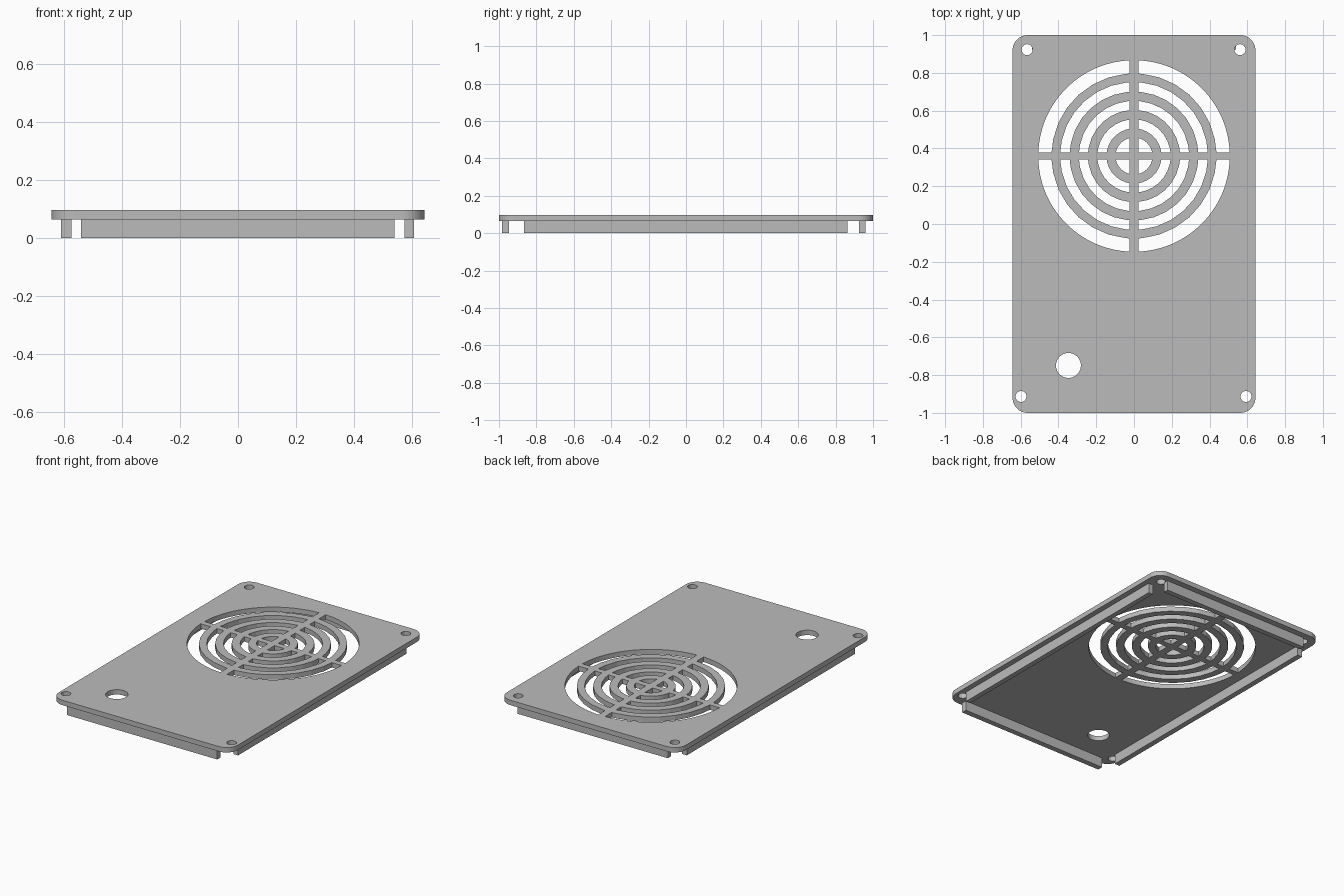
import bpy, bmesh
from math import sin, cos, asin, acos, pi, radians, ceil

if "Cube" in bpy.data.objects:
    bpy.data.objects.remove(bpy.data.objects["Cube"], do_unlink=True)

grey = bpy.data.materials.new("plain grey")
grey.use_nodes = True
grey.diffuse_color = (0.5, 0.5, 0.5, 1)
grey.node_tree.nodes["Principled BSDF"].inputs["Base Color"].default_value = (0.5, 0.5, 0.5, 1)

HALF_X, HALF_Y = 0.643, 1.0
PLATE_BOTTOM, PLATE_TOP = 0.065, 0.097
GRILLE_Y = 0.36
SPOKE_X, SPOKE_Y = 0.024, 0.019      # half widths of the grille cross bars


def circle(x, y, r, n):
    return [(x + r * cos(2 * pi * i / n), y + r * sin(2 * pi * i / n)) for i in range(n)]


def rounded_rectangle(hx, hy, r, steps=10):
    points = []
    for k, (sx, sy) in enumerate([(1, 1), (-1, 1), (-1, -1), (1, -1)]):
        for i in range(steps + 1):
            a = (k + i / steps) * pi / 2
            points.append((sx * (hx - r) + r * cos(a), sy * (hy - r) + r * sin(a)))
    return points


def quarter_arc(r, n):
    """Arc in the first quadrant, ending against the two cross bars."""
    start, end, step = asin(SPOKE_Y / r), acos(SPOKE_X / r), 2 * pi / n
    angles = [start] + [k * step for k in range(n) if start + 0.01 < k * step < end - 0.01] + [end]
    return [(r * cos(a), r * sin(a)) for a in angles]


def add_mesh(name, mesh):
    mesh.materials.clear()
    mesh.materials.append(grey)
    obj = bpy.data.objects.new(name, mesh)
    bpy.context.collection.objects.link(obj)
    return obj


def extruded_outline(name, loops, bottom, top):
    """Fill an outline, with inner loops as holes, and give it thickness."""
    curve = bpy.data.curves.new(name + " outline", 'CURVE')
    curve.dimensions = '2D'
    curve.fill_mode = 'BOTH'
    curve.extrude = (top - bottom) / 2
    for loop in loops:
        spline = curve.splines.new('POLY')
        spline.points.add(len(loop) - 1)
        for point, (x, y) in zip(spline.points, loop):
            point.co = (x, y, 0, 1)
        spline.use_cyclic_u = True
        spline.use_smooth = False
    helper = bpy.data.objects.new(name + " outline", curve)
    bpy.context.collection.objects.link(helper)
    graph = bpy.context.evaluated_depsgraph_get()
    mesh = bpy.data.meshes.new_from_object(helper.evaluated_get(graph))
    bpy.data.objects.remove(helper, do_unlink=True)
    bm = bmesh.new()
    bm.from_mesh(mesh)
    bmesh.ops.remove_doubles(bm, verts=bm.verts, dist=0.0001)
    bmesh.ops.recalc_face_normals(bm, faces=bm.faces)
    bmesh.ops.translate(bm, verts=bm.verts, vec=(0, 0, (bottom + top) / 2))
    for face in bm.faces:
        face.smooth = False
    bm.to_mesh(mesh)
    bm.free()
    return add_mesh(name, mesh)


def box(name, x0, x1, y0, y1, z0, z1):
    bm = bmesh.new()
    bmesh.ops.create_cube(bm, size=1)
    for v in bm.verts:
        v.co = (x1 if v.co.x > 0 else x0, y1 if v.co.y > 0 else y0, z1 if v.co.z > 0 else z0)
    mesh = bpy.data.meshes.new(name)
    bm.to_mesh(mesh)
    bm.free()
    return add_mesh(name, mesh)


# Plate outline, screw holes and the cable hole
loops = [rounded_rectangle(HALF_X, HALF_Y, 0.08)]
for x, y in [(-0.566, 0.923), (0.561, 0.923), (-0.598, -0.913), (0.593, -0.913)]:
    loops.append(circle(x, y, 0.029, 24))
loops.append(circle(-0.347, -0.749, 0.066, 32))

# Grille slots: concentric rings cut into quarters by the cross bars
for inner, outer in [(0, 0.098), (0.146, 0.194), (0.244, 0.292), (0.341, 0.391), (0.437, 0.507)]:
    sides = 96 if outer > 0.5 else 30
    slot = quarter_arc(outer, sides)
    slot += quarter_arc(inner, 30)[::-1] if inner else [(SPOKE_X, SPOKE_Y)]
    for sx in (-1, 1):
        for sy in (-1, 1):
            loops.append([(sx * x, GRILLE_Y + sy * y) for x, y in slot])

extruded_outline("cover_plate", loops, PLATE_BOTTOM, PLATE_TOP)

# Locating rims under the plate, open at the corners
box("front_rim", -0.541, 0.539, -0.983, -0.947, 0, PLATE_BOTTOM)
box("back_rim", -0.541, 0.539, 0.925, 0.96, 0, PLATE_BOTTOM)
box("right_rim", -0.61, -0.574, -0.866, 0.863, 0, PLATE_BOTTOM)
box("left_rim", 0.574, 0.607, -0.866, 0.863, 0, PLATE_BOTTOM)
